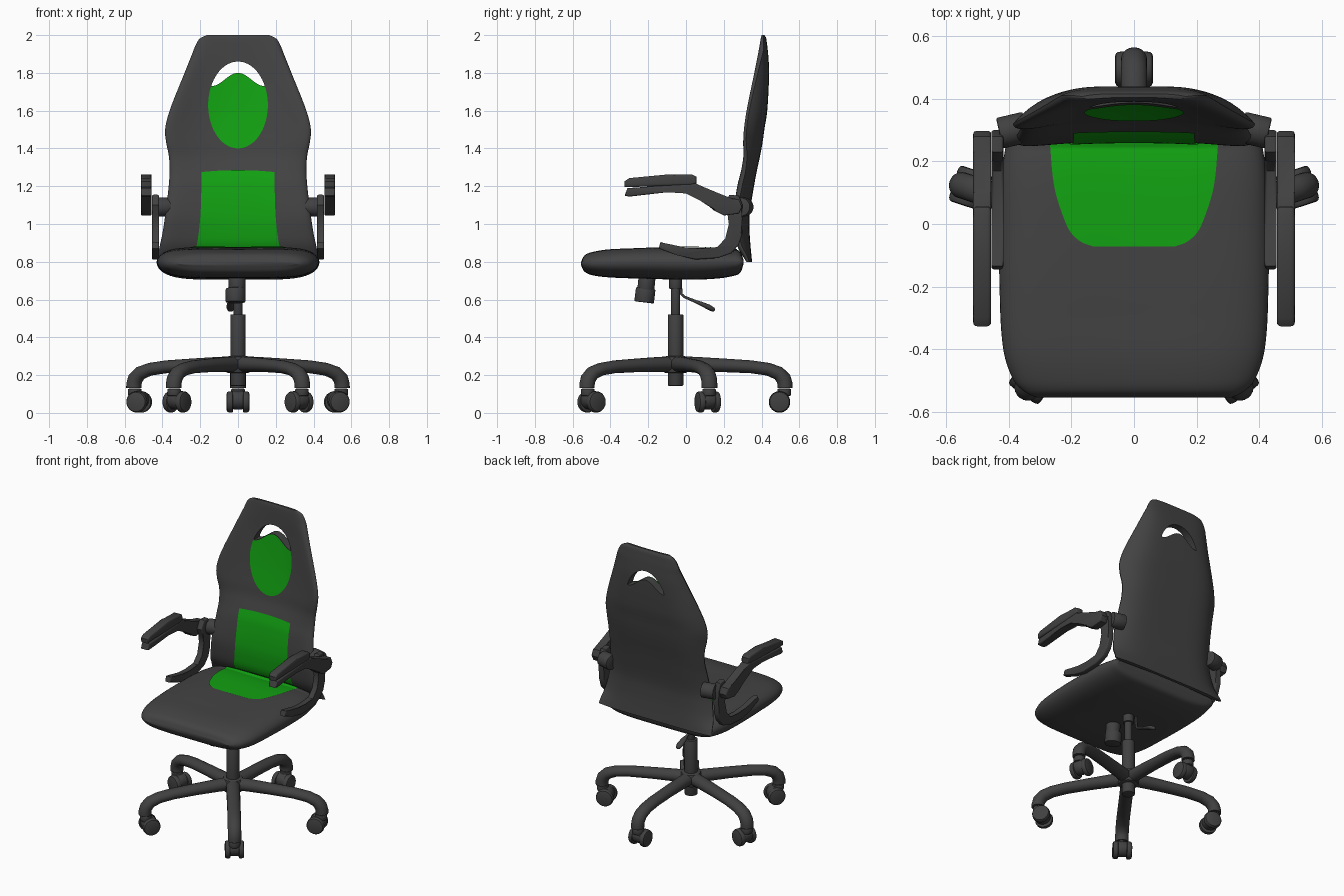
import bpy, bmesh, math
from mathutils import Vector

if "Cube" in bpy.data.objects:
    bpy.data.objects.remove(bpy.data.objects["Cube"])


def material(name, rgb):
    m = bpy.data.materials.new(name)
    m.diffuse_color = (*rgb, 1)
    m.use_nodes = True
    m.node_tree.nodes["Principled BSDF"].inputs["Base Color"].default_value = m.diffuse_color
    return m


FABRIC = material("dark grey fabric", (0.056, 0.056, 0.056))
PLASTIC = material("dark grey plastic", (0.052, 0.052, 0.052))
GREEN = material("green fabric", (0.006, 0.36, 0.006))


def finish(name, bm, mat, angle=40, fix=True):
    if fix:
        bmesh.ops.recalc_face_normals(bm, faces=bm.faces)
    me = bpy.data.meshes.new(name)
    bm.to_mesh(me)
    bm.free()
    me.materials.append(mat)
    me.shade_smooth()
    me.set_sharp_from_angle(angle=math.radians(angle))
    ob = bpy.data.objects.new(name, me)
    bpy.context.collection.objects.link(ob)
    return ob


def mirrored(ob):
    ob.modifiers.new("mirror", 'MIRROR').use_axis = (True, False, False)
    return ob


def table(rows, t):
    """Smooth interpolation of a table whose first column is the key."""
    n = len(rows)
    slope = lambda i, k: ((rows[min(i + 1, n - 1)][k] - rows[max(i - 1, 0)][k])
                          / (rows[min(i + 1, n - 1)][0] - rows[max(i - 1, 0)][0]))
    i = 0
    while i < n - 2 and t > rows[i + 1][0]:
        i += 1
    a, b = rows[i], rows[i + 1]
    h = b[0] - a[0]
    s = min(max((t - a[0]) / h, 0), 1)
    return [a[k] * (1 + 2 * s) * (1 - s) ** 2 + slope(i, k) * h * s * (1 - s) ** 2
            + b[k] * s * s * (3 - 2 * s) + slope(i + 1, k) * h * s * s * (s - 1)
            for k in range(1, len(a))]


def loft(name, rings, mat, angle=40):
    bm = bmesh.new()
    vs = [[bm.verts.new(p) for p in r] for r in rings]
    n = len(vs[0])
    for a, b in zip(vs, vs[1:]):
        for i in range(n):
            j = (i + 1) % n
            bm.faces.new((a[i], a[j], b[j], b[i]))
    bm.faces.new(vs[0])
    bm.faces.new(vs[-1])
    return finish(name, bm, mat, angle)


def patch(name, f, mat, nu=32, nv=32):
    """Thin sheet from f(u, v), u and v in 0..1."""
    bm = bmesh.new()
    vs = [[bm.verts.new(f(i / nu, j / nv)) for j in range(nv + 1)] for i in range(nu + 1)]
    for i in range(nu):
        for j in range(nv):
            bm.faces.new((vs[i][j], vs[i + 1][j], vs[i + 1][j + 1], vs[i][j + 1]))
    return finish(name, bm, mat, 60, False)


def prism(name, pts, x0, x1, mat, bevel=0.008):
    """Outline in (y, z) extruded along x."""
    bm = bmesh.new()
    a = [bm.verts.new((x0, *p)) for p in pts]
    b = [bm.verts.new((x1, *p)) for p in pts]
    for i in range(len(pts)):
        j = (i + 1) % len(pts)
        bm.faces.new((a[i], a[j], b[j], b[i]))
    rim = [bm.faces.new(a), bm.faces.new(b)]
    if bevel:
        edges = list({e for f in rim for e in f.edges})
        bmesh.ops.bevel(bm, geom=edges, offset=bevel, segments=3, profile=0.5, affect='EDGES')
    return finish(name, bm, mat)


def cyl(name, p0, p1, r0, r1=None, mat=PLASTIC, bevel=0.006):
    p0, p1 = Vector(p0), Vector(p1)
    bm = bmesh.new()
    bmesh.ops.create_cone(bm, cap_ends=True, segments=32, radius1=r0, radius2=r1 or r0, depth=(p1 - p0).length)
    if bevel:
        rim = [e for e in bm.edges if abs(e.verts[0].co.z - e.verts[1].co.z) < 1e-5]
        bmesh.ops.bevel(bm, geom=rim, offset=bevel, segments=2, profile=0.5, affect='EDGES')
    q = (p1 - p0).to_track_quat('Z', 'Y')
    for v in bm.verts:
        v.co = q @ v.co + (p0 + p1) / 2
    return finish(name, bm, mat)


def tube(name, origin, ang, path):
    """Oval tube; path of (r, z, half width, half height) in the plane at angle ang."""
    d, side, o = Vector((math.cos(ang), math.sin(ang), 0)), Vector((-math.sin(ang), math.cos(ang), 0)), Vector(origin)
    rings = []
    for i, (r, z, hw, hh) in enumerate(path):
        p, q = path[max(i - 1, 0)], path[min(i + 1, len(path) - 1)]
        t = (d * (q[0] - p[0]) + Vector((0, 0, q[1] - p[1]))).normalized()
        nrm = t.cross(side)
        c = o + d * r + Vector((0, 0, z))
        rings.append([c + side * hw * math.cos(k * math.pi / 10) + nrm * hh * math.sin(k * math.pi / 10)
                      for k in range(20)])
    return loft(name, rings, PLASTIC, 50)


US = [math.sin(math.pi * (i / 32 - 0.5)) for i in range(33)]

# Seat: y, half width, top z, bottom z
SEAT = [(-.555, .31, .80, .78), (-.54, .345, .832, .75), (-.5, .385, .853, .73), (-.4, .418, .873, .717),
        (-.2, .43, .885, .71), (0, .43, .887, .705), (.15, .425, .882, .71), (.25, .41, .868, .725),
        (.29, .40, .85, .745), (.305, .385, .81, .79)]


def seat_z(x, y, top=True):
    w, zt, zb = table(SEAT, y)
    a = min(abs(x) / w, 1)
    mid = (zt + zb) / 2
    z = mid + ((zt if top else zb) - mid) * math.sqrt(1 - a ** 5)
    return z - (0.012 * (1 - a * a) * min(1, (y + .555) * 4) if top and y < .25 else 0)


rings = []
for i in range(49):
    y = -.125 - .43 * math.cos(math.pi * i / 48)
    w = table(SEAT, y)[0]
    rings.append([(u * w, y, seat_z(u * w, y)) for u in US]
                 + [(u * w, y, seat_z(u * w, y, False)) for u in US[-2:0:-1]])
loft("seat", rings, FABRIC, 60)

# Green seat panel: y, half width
PANEL = [(-.072, .13), (-.06, .165), (-.03, .20), (.02, .225), (.12, .255), (.27, .27)]


def seat_panel(u, v):
    y = -.072 + .342 * v
    x = (2 * u - 1) * table(PANEL, y)[0]
    return x, y, seat_z(x, y) + .004


patch("seat_panel", seat_panel, GREEN)

# Backrest: z, half width, back y, front y at centre, front y at side bolster
BACK = [(.80, .43, .35, .33, .31), (.88, .415, .342, .282, .262), (.95, .40, .337, .268, .245),
        (1.05, .385, .337, .264, .237), (1.2, .367, .36, .28, .262), (1.28, .362, .375, .302, .28),
        (1.36, .366, .392, .327, .288), (1.43, .38, .405, .338, .284), (1.5, .386, .415, .35, .286),
        (1.6, .362, .43, .365, .30), (1.8, .283, .44, .387, .345), (1.9, .243, .435, .393, .37),
        (1.96, .218, .428, .397, .386), (1.985, .198, .424, .40, .392), (2.0, .165, .416, .405, .395)]


def back_y(x, z, front=True):
    w, yb, yf, ys = table(BACK, z)
    a = min(abs(x) / w, 1)
    lip = min(.035, (yb - ys) * .6)
    if front:
        return yf + (ys - yf) * a ** 2.5 + lip * (1 - math.sqrt(1 - a ** 10))
    return yb + (ys + lip - yb) * a ** 5


rings = []
for i in range(73):
    s = i / 72
    z = .8 + 1.2 * (1 - (1 - s) ** 1.3)
    w = table(BACK, z)[0]
    rings.append([(u * w, back_y(u * w, z), z) for u in US]
                 + [(u * w, back_y(u * w, z, False), z) for u in US[-2:0:-1]])
backrest = loft("backrest", rings, FABRIC, 50)

# Opening above the head pillow
wave = lambda x: 1.765 + .035 * math.cos(math.pi * x / .14)
oval = lambda x, s: 1.63 + s * .23 * math.sqrt(max(0, 1 - (x / .158) ** 2))
xs = [-.14 + .28 * i / 28 for i in range(29)]
outline = [(x, wave(x)) for x in xs] + [(x, oval(x, 1)) for x in reversed(xs)]
cutter = loft("opening_cutter", [[(x, y, z) for x, z in outline] for y in (.2, .6)], FABRIC)
mod = backrest.modifiers.new("opening", 'BOOLEAN')
mod.operation, mod.solver, mod.object = 'DIFFERENCE', 'EXACT', cutter
bpy.context.view_layer.objects.active = backrest
bpy.ops.object.modifier_apply(modifier="opening")
bpy.data.objects.remove(cutter)
backrest.data.set_sharp_from_angle(angle=math.radians(45))


# Green back panels
def head_panel(u, v):
    x = -.1575 * math.cos(math.pi * u)
    lo, hi = oval(x, -1), oval(x, 1)
    if abs(x) < .14:
        hi = min(hi, wave(x))
    z = lo + (hi - lo) * v
    return x, back_y(x, z) - .005, z


def lumbar_panel(u, v):
    z = .86 + .415 * v
    x = (2 * u - 1) * (.194 + .03 * (1 - v) ** 3)
    return x, back_y(x, z) - .005, z + .01 * v * (1 - (2 * u - 1) ** 2)


patch("head_panel", head_panel, GREEN)
patch("lumbar_panel", lumbar_panel, GREEN)

# Armrests
mirrored(prism("arm_support", [(-.145, .87), (-.135, .905), (-.12, .9), (0, .875), (.08, .862), (.17, .87),
         (.215, .92), (.235, 1.0), (.22, 1.05), (.2, 1.1), (.23, 1.155), (.28, 1.15), (.3, 1.1), (.29, 1.03),
         (.3, .95), (.28, .89), (.24, .845), (.17, .82), (.05, .812), (-.05, .835)], .418, .456, PLASTIC))
mirrored(prism("arm_link", [(-.325, 1.15), (-.31, 1.19), (.05, 1.215), (.1, 1.193), (.17, 1.155), (.23, 1.14),
         (.28, 1.13), (.297, 1.09), (.28, 1.055), (.2, 1.045), (.15, 1.07), (.08, 1.13), (0, 1.17),
         (-.1, 1.168), (-.3, 1.145)], .457, .514, PLASTIC))
mirrored(prism("arm_pad", [(-.325, 1.195), (-.327, 1.225), (-.3, 1.243), (-.1, 1.262), (.03, 1.263), (.055, 1.25),
         (.056, 1.215), (.03, 1.205)], .457, .514, PLASTIC, .012))
mirrored(cyl("arm_pivot", (.345, .31, 1.09), (.43, .29, 1.09), .05))

# Gas column, tension knob and height lever
C = Vector((0, -.055, 0))
cyl("column", C + Vector((0, 0, .143)), C + Vector((0, 0, .522)), .041)
cyl("piston", C + Vector((0, 0, .5)), C + Vector((0, 0, .72)), .024)
cyl("seat_mount", C + Vector((0, 0, .655)), C + Vector((0, 0, .73)), .034)
cyl("tension_knob", (-.013, -.222, .585), (-.013, -.213, .66), .052)
cyl("knob_neck", (-.005, -.213, .65), (-.005, -.205, .73), .045)
tube("lever", (-.04, 0, 0), math.pi / 2, [(-.03, .71, .007, .007), (-.025, .63, .007, .007), (-.01, .615, .007, .007),
     (.05, .59, .008, .008), (.08, .578, .018, .011), (.12, .56, .022, .014), (.145, .546, .016, .012),
     (.152, .542, .005, .004)])

# Five-leg base with twin-wheel casters
cyl("base_hub", C + Vector((0, 0, .21)), C + Vector((0, 0, .3)), .065, mat=PLASTIC, bevel=.015)
for i in range(5):
    a = math.radians(90 + 72 * i)
    d, t = Vector((math.cos(a), math.sin(a), 0)), Vector((-math.sin(a), math.cos(a), 0))
    tube("base_leg", C, a, [(0, .257, .045, .042), (.1, .257, .043, .04), (.25, .252, .042, .036),
         (.4, .244, .042, .034), (.49, .231, .042, .034), (.545, .21, .042, .037), (.572, .18, .042, .04),
         (.58, .15, .042, .04), (.58, .132, .042, .04)])
    at = lambda r, s, z: C + d * r + t * s + Vector((0, 0, z))
    cyl("caster_stem", at(.575, 0, .09), at(.575, 0, .128), .036)
    cyl("caster_body", at(.553, -.03, .068), at(.553, .03, .068), .049)
    for s in (-1, 1):
        cyl("caster_wheel", at(.55, s * .026, .058), at(.55, s * .06, .058), .058, .054, bevel=.01)
